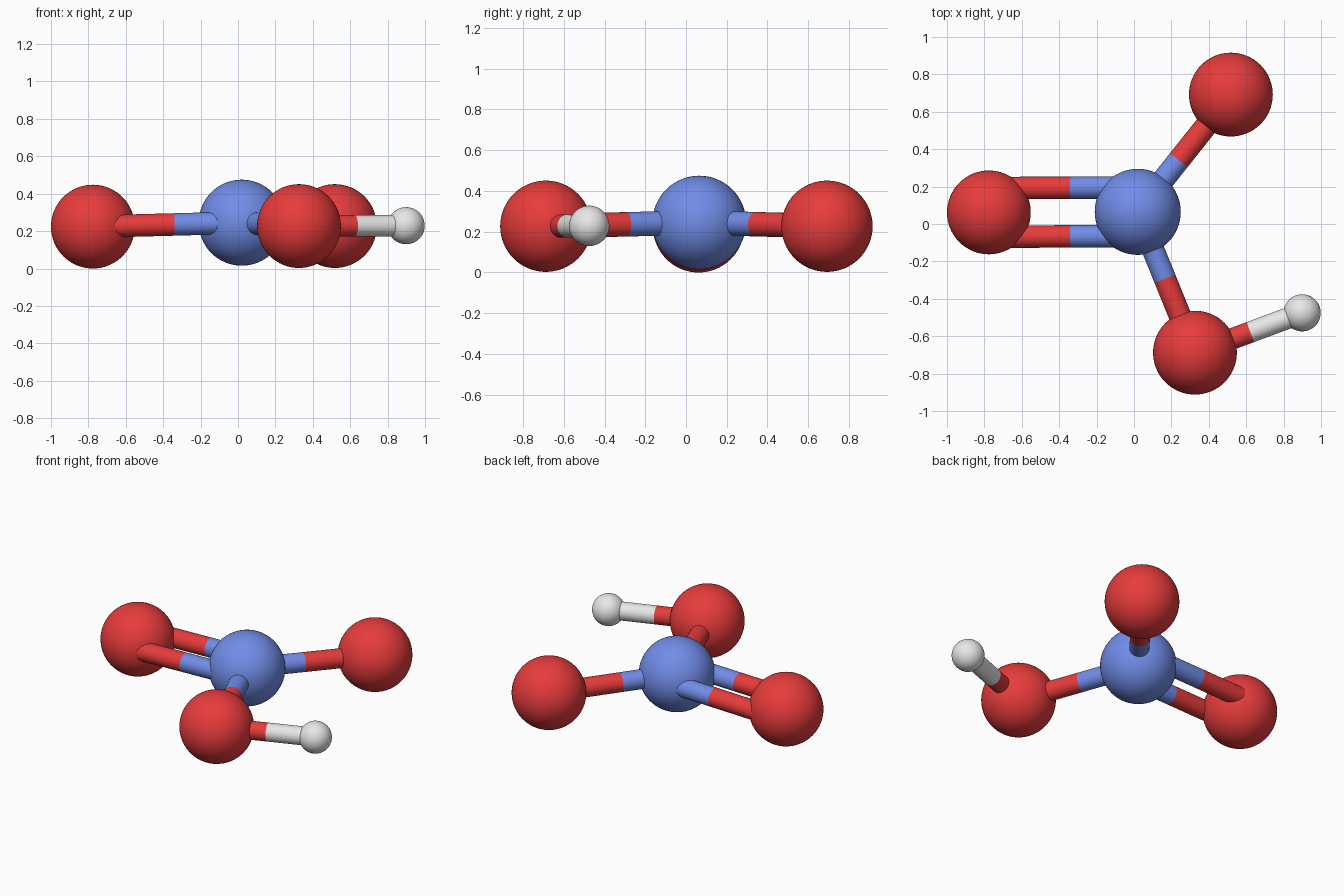
import bpy
from mathutils import Vector

if "Cube" in bpy.data.objects:
    bpy.data.objects.remove(bpy.data.objects["Cube"])


def material(name, rgb):
    m = bpy.data.materials.new(name)
    m.diffuse_color = (*rgb, 1)
    m.use_nodes = True
    m.node_tree.nodes["Principled BSDF"].inputs["Base Color"].default_value = m.diffuse_color
    return m


RED = material("red", (0.9, 0.05, 0.05))
BLUE = material("blue", (0.18, 0.29, 0.88))
WHITE = material("white", (0.9, 0.9, 0.9))


def finish(name, mat):
    ob = bpy.context.object
    ob.name = name
    ob.data.materials.append(mat)
    bpy.ops.object.shade_smooth_by_angle()


def ball(name, pos, r, mat):
    bpy.ops.mesh.primitive_uv_sphere_add(segments=64, ring_count=32, radius=r, location=pos)
    finish(name, mat)


def rod(name, a, b, r, mat):
    d = b - a
    bpy.ops.mesh.primitive_cylinder_add(vertices=32, radius=r, depth=d.length, location=(a + b) / 2,
                                        rotation=d.to_track_quat('Z', 'Y').to_euler())
    finish(name, mat)


def bond(name, a, b, split, mat_a, mat_b, r=0.06, offset=(0, 0, 0)):
    """Two-colour rod, changing colour at fraction split of its length."""
    a, b = a + Vector(offset), b + Vector(offset)
    mid = a.lerp(b, split)
    rod(name + "_inner", a, mid, r, mat_a)
    rod(name + "_outer", mid, b, r, mat_b)


centre = Vector((0.02, 0.065, 0.245))
left = Vector((-0.776, 0.062, 0.224))
back = Vector((0.518, 0.692, 0.227))
front = Vector((0.326, -0.688, 0.227))
tip = Vector((0.899, -0.475, 0.229))

# Atoms
ball("centre_ball", centre, 0.23, BLUE)
ball("left_ball", left, 0.224, RED)
ball("back_ball", back, 0.224, RED)
ball("front_ball", front, 0.224, RED)
ball("small_ball", tip, 0.099, WHITE)

# Double bond, then single bonds
for side, dy in (("front", -0.13), ("back", 0.13)):
    bond("double_bond_" + side, centre, left, 0.452, BLUE, RED, offset=(0, dy, 0))
bond("back_bond", centre, back, 0.44, BLUE, RED)
bond("front_bond", centre, front, 0.474, BLUE, RED)
bond("small_bond", front, tip, 0.517, RED, WHITE, r=0.057)
